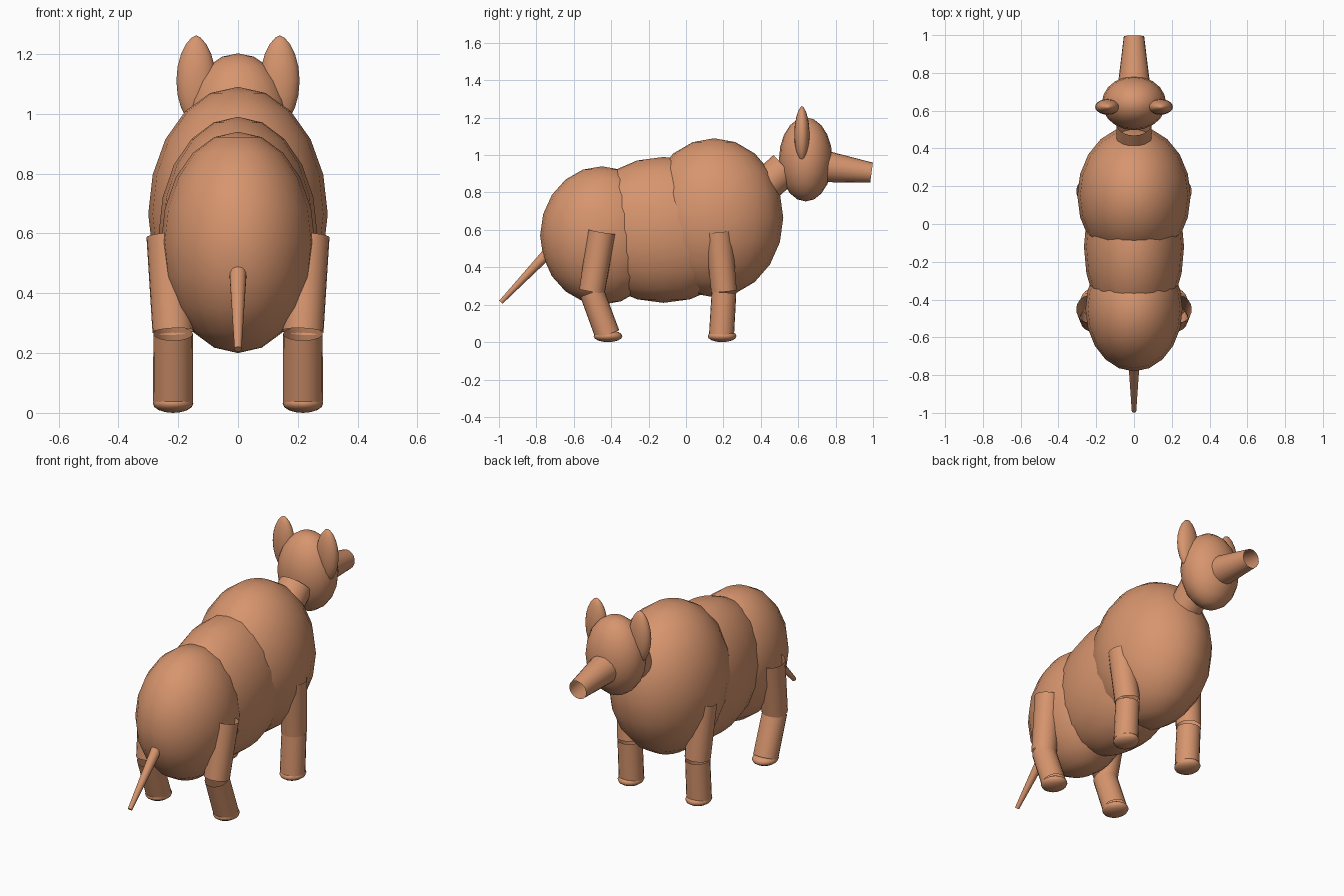
import bpy, bmesh, math
from mathutils import Vector

cube = bpy.data.objects.get("Cube")
if cube:
    bpy.data.objects.remove(cube, do_unlink=True)

TAN = (0.68, 0.30, 0.155, 1)
clay = bpy.data.materials.new("tan clay")
clay.use_nodes = True
clay.diffuse_color = TAN
shader = clay.node_tree.nodes["Principled BSDF"]
shader.inputs["Base Color"].default_value = TAN
shader.inputs["Roughness"].default_value = 0.8


def finish(name, bm):
    mesh = bpy.data.meshes.new(name)
    bm.to_mesh(mesh)
    bm.free()
    mesh.materials.append(clay)
    for face in mesh.polygons:
        face.use_smooth = True
    obj = bpy.data.objects.new(name, mesh)
    bpy.context.collection.objects.link(obj)
    return obj


def ellipsoid(name, center, radii, point=1.0, rings=10):
    """Upright ellipsoid; point above 1 sharpens its two poles."""
    bm = bmesh.new()
    bmesh.ops.create_uvsphere(bm, u_segments=20, v_segments=rings, radius=1)
    for v in bm.verts:
        r = math.hypot(v.co.x, v.co.y)
        k = r ** (point - 1) if r > 0.001 else 1
        v.co = Vector(center) + Vector((v.co.x * k * radii[0],
                                        v.co.y * k * radii[1], v.co.z * radii[2]))
    return finish(name, bm)


def tube(name, start, end, r_start, r_end, capped=False):
    """Straight tapered tube between two points."""
    start, end = Vector(start), Vector(end)
    axis = end - start
    bm = bmesh.new()
    bmesh.ops.create_cone(bm, cap_ends=capped, segments=20, radius1=r_start,
                          radius2=r_end, depth=axis.length)
    turn = axis.to_track_quat('Z', 'Y')
    for v in bm.verts:
        v.co = turn @ v.co + (start + end) / 2
    obj = finish(name, bm)
    if capped:
        for face in obj.data.polygons:
            face.use_smooth = len(face.vertices) == 4
    return obj


# Body of three overlapping masses
ellipsoid("hindquarters", (0, -0.45, 0.57), (0.257, 0.33, 0.37))
ellipsoid("belly", (0, -0.12, 0.60), (0.265, 0.46, 0.39))
ellipsoid("chest", (0, 0.15, 0.665), (0.30, 0.37, 0.425))

# Neck, head, open snout and tail
tube("neck", (0, 0.35, 0.77), (0, 0.53, 0.932), 0.092, 0.092)
ellipsoid("head", (0, 0.64, 0.977), (0.17, 0.143, 0.225))
tube("snout", (0, 0.70, 0.945), (0, 0.992, 0.906), 0.09, 0.054)
tube("tail", (0, -0.70, 0.517), (0, -0.99, 0.213), 0.032, 0.012, True)

# Paired ears and legs
for side, s in (("left", 1), ("right", -1)):
    ellipsoid(side + "_ear", (s * 0.14, 0.62, 1.11), (0.066, 0.041, 0.152), 1.25)
    for place, top, knee, ankle in (("front", 0.173, 0.203, 0.19),
                                    ("rear", -0.45, -0.503, -0.42)):
        leg = f"{side}_{place}_"
        tube(leg + "upper_leg", (s * 0.232, top, 0.59), (s * 0.217, knee, 0.272),
             0.074, 0.069)
        tube(leg + "lower_leg", (s * 0.217, knee, 0.265), (s * 0.217, ankle, 0.04),
             0.066, 0.067)
        ellipsoid(leg + "foot", (s * 0.217, ankle + 0.003, 0.032),
                  (0.068, 0.077, 0.032), rings=8)
